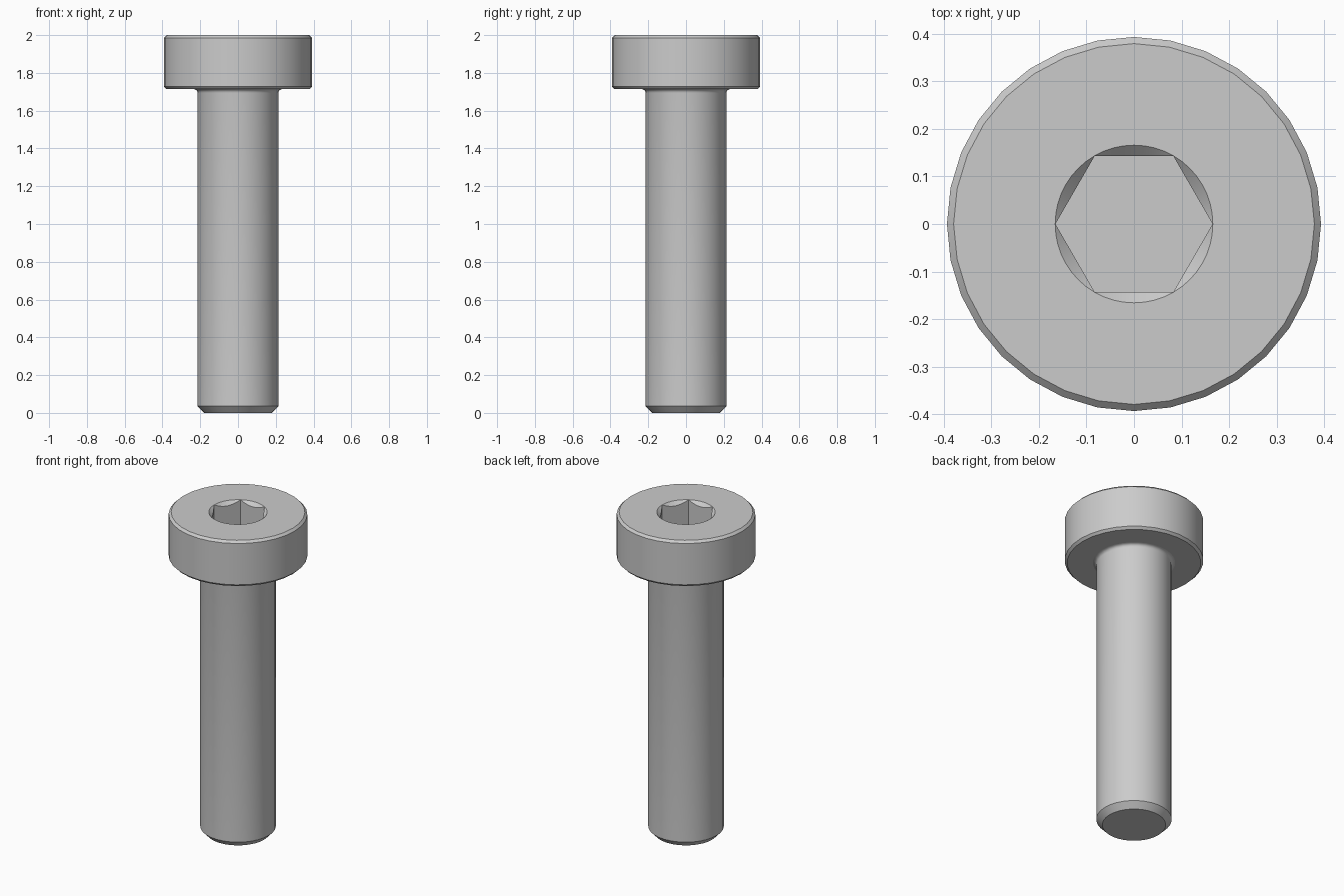
import bpy, bmesh
from math import sin, cos, pi, radians

cube = bpy.data.objects.get("Cube")
if cube:
    bpy.data.objects.remove(cube, do_unlink=True)

SIDES = 32            # facets around the head and shank
RIM = 48              # facets around the socket, a multiple of six
TOP, SEAT = 2.0, 1.714
HEAD_R, SHANK_R = 0.393, 0.214
BEVEL, FILLET = 0.014, 0.02
FLAT = 0.143          # half the width across the hexagon flats
CORNER = FLAT / cos(pi / 6)
FLOOR = 1.786

steel = bpy.data.materials.new("grey steel")
steel.use_nodes = True
steel.diffuse_color = (0.6, 0.6, 0.6, 1)
steel.node_tree.nodes["Principled BSDF"].inputs["Base Color"].default_value = (0.6, 0.6, 0.6, 1)


def ring(bm, count, point):
    """Closed loop of vertices; point(angle) gives radius and height."""
    verts = []
    for i in range(count):
        a = 2 * pi * i / count
        r, z = point(a)
        verts.append(bm.verts.new((r * cos(a), r * sin(a), z)))
    return verts


def skin(bm, loops):
    for low, high in zip(loops, loops[1:]):
        for i in range(len(low)):
            j = (i + 1) % len(low)
            bm.faces.new((low[i], low[j], high[j], high[i]))


def lathe(bm, profile):
    loops = [ring(bm, SIDES, lambda a, p=p: p) for p in profile]
    skin(bm, loops)
    return loops


def finish(bm, name):
    bmesh.ops.remove_doubles(bm, verts=bm.verts[:], dist=1e-5)
    bmesh.ops.recalc_face_normals(bm, faces=bm.faces[:])
    mesh = bpy.data.meshes.new(name)
    bm.to_mesh(mesh)
    bm.free()
    mesh.materials.append(steel)
    obj = bpy.data.objects.new(name, mesh)
    bpy.context.collection.objects.link(obj)
    bpy.ops.object.select_all(action="DESELECT")
    obj.select_set(True)
    bpy.context.view_layer.objects.active = obj
    bpy.ops.object.shade_smooth_by_angle(angle=radians(30))


def hex_radius(a):
    return FLAT / cos(a % (pi / 3) - pi / 6)


# Head: bevelled drum with a countersunk hexagon socket
bm = bmesh.new()
drum = lathe(bm, [(HEAD_R - BEVEL, SEAT), (HEAD_R, SEAT + BEVEL),
                  (HEAD_R, TOP - BEVEL), (HEAD_R - BEVEL, TOP)])
bm.faces.new(drum[0])
rim = ring(bm, RIM, lambda a: (CORNER + 0.0005, TOP))
mouth = ring(bm, RIM, lambda a: (hex_radius(a), TOP - CORNER + hex_radius(a)))
base = ring(bm, RIM, lambda a: (hex_radius(a), FLOOR))
skin(bm, [rim, mouth, base])
bm.faces.new(base)
edges = [bm.edges.get((loop[i - 1], loop[i])) for loop in (drum[-1], rim) for i in range(len(loop))]
bmesh.ops.triangle_fill(bm, edges=edges, use_beauty=True, normal=(0, 0, 1))
finish(bm, "socket_head")

# Shank: chamfered tip, straight body, fillet flaring into the head
bm = bmesh.new()
fillet = [(SHANK_R + FILLET * (1 - cos(t * pi / 8)), SEAT - FILLET * (1 - sin(t * pi / 8)))
          for t in range(5)]
body = lathe(bm, [(0.18, 0), (SHANK_R, 0.036)] + fillet + [(SHANK_R + FILLET, SEAT + 0.01)])
bm.faces.new(body[0])
bm.faces.new(body[-1])
finish(bm, "shank")
